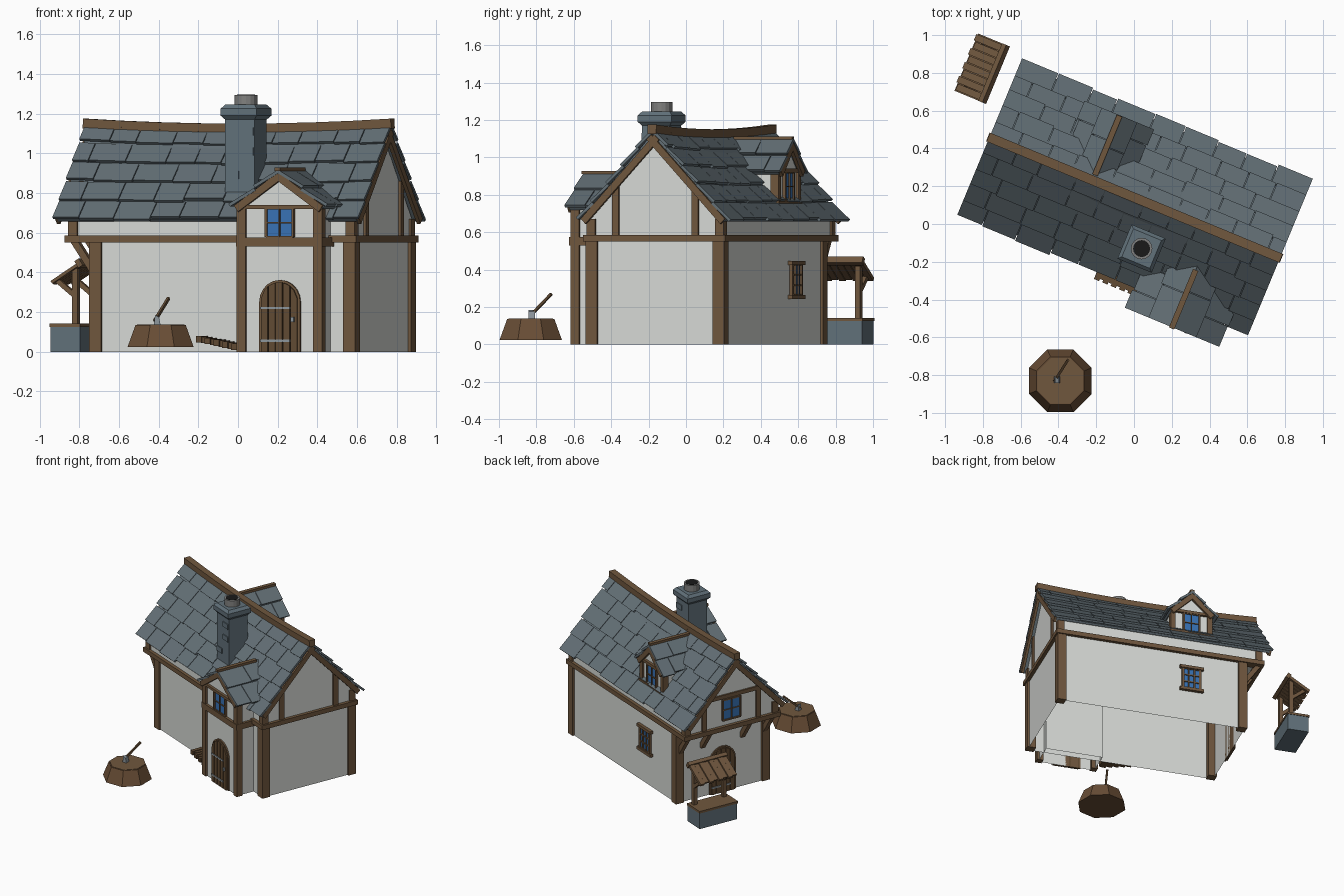
import bpy, bmesh, math, random
from mathutils import Matrix, Vector

random.seed(4)
if "Cube" in bpy.data.objects:
    bpy.data.objects.remove(bpy.data.objects["Cube"], do_unlink=True)


def material(name, *rgb):
    mat = bpy.data.materials.new(name)
    mat.use_nodes = True
    mat.diffuse_color = (*rgb, 1)
    shader = next(n for n in mat.node_tree.nodes if n.type == 'BSDF_PRINCIPLED')
    shader.inputs["Base Color"].default_value = (*rgb, 1)
    return mat


plaster = material("plaster", .68, .7, .67)
timber = material("timber", .16, .095, .048)
plank = material("dark_plank", .12, .07, .033)
bark = material("bark", .14, .075, .036)
slate = material("slate", .125, .16, .18)
stone = material("stone", .12, .165, .195)
glass = material("blue_glass", .04, .17, .46)
iron = material("iron", .27, .31, .34)
clay = material("flue_clay", .22, .22, .215)
soot = material("soot", .01, .01, .01)

HOUSE = Matrix.Rotation(math.radians(-22.5), 4, 'Z')
I = Matrix.Identity(4)


def finish(name, bm, mat, place=HOUSE):
    bmesh.ops.recalc_face_normals(bm, faces=bm.faces)
    mesh = bpy.data.meshes.new(name)
    bm.to_mesh(mesh)
    bm.free()
    mesh.materials.append(mat)
    obj = bpy.data.objects.new(name, mesh)
    obj.matrix_world = place
    bpy.context.collection.objects.link(obj)
    return obj


def slab(bm, frame, x0, x1, y0, y1, z0, z1, tilt=0):
    """Box in a frame; tilt lifts its far y end."""
    verts = bmesh.ops.create_cube(bm, size=1)["verts"]
    for v in verts:
        far = v.co.y > 0
        v.co = frame @ Vector((x1 if v.co.x > 0 else x0, y1 if far else y0,
                               (z1 if v.co.z > 0 else z0) + tilt * far))


def boxes(name, mat, items, frame=I):
    bm = bmesh.new()
    for item in items:
        slab(bm, frame, *item)
    return finish(name, bm, mat)


def prism(bm, outline, y0, y1, frame=I, open_base=False):
    """Outline in x-z, extruded along y."""
    rings = [[bm.verts.new(frame @ Vector((x, y, z))) for x, z in outline] for y in (y0, y1)]
    n = len(outline)
    for ring in rings:
        bm.faces.new(ring)
    for i in range(open_base, n):
        j = (i + 1) % n
        bm.faces.new((rings[0][i], rings[0][j], rings[1][j], rings[1][i]))


def beam(bm, a, b, thick):
    a, b = Vector(a), Vector(b)
    turn = (b - a).to_track_quat('Z', 'Y').to_matrix().to_4x4()
    t = thick / 2
    slab(bm, Matrix.Translation(a) @ turn, -t, t, -t, t, 0, (b - a).length)


def facing(x, y, z, degrees):
    return Matrix.Translation((x, y, z)) @ Matrix.Rotation(math.radians(degrees), 4, 'Z')


def gable_roof(name, frame, length, half, top, eave, courses, sag=0):
    """Shingled double pitch, ridge along the frame's y from its origin."""
    tiles, under, rakes = bmesh.new(), bmesh.new(), bmesh.new()
    slope = math.hypot(half, top - eave)
    for side in (-1, 1):
        along = Vector((0, 1, 0))
        down = Vector((side * half, 0, eave - top)) / slope
        up = Vector((side * (top - eave), 0, half)) / slope
        pitch = Matrix((along, down, up)).transposed().to_4x4()
        pitch = frame @ Matrix.Translation((0, 0, top)) @ pitch
        slab(under, pitch, .02, length - .02, 0, slope - .015, -.03, -.012)
        step = slope / courses
        for row in range(courses):
            a = 0
            while a < length:
                b = min(length, a + random.uniform(.14, .22) * (.6 if row % 2 and a == 0 else 1))
                if length - b < .06:
                    b = length
                end = (row + 1) * step + random.uniform(-.012, .008)
                slab(tiles, pitch, a + .002, b - .002, row * step, end, -.018, -.002, .014)
                a = b
        ends = (0, length - .03) if sag else (0,)
        for a in ends:
            slab(rakes, pitch, a + .005, a + .025, 0, slope - .02, -.05, -.012)
    # Gentle dip towards the middle of the ridge
    inverse = frame.inverted()
    for bm in (tiles, under):
        for v in bm.verts:
            p = inverse @ v.co
            bend = (2 * p.y / length - 1) ** 2
            v.co.z += sag * bend * max(0, 1 - abs(p.x) / half)
    finish(name + "_shingles", tiles, slate)
    finish(name + "_underside", under, slate)
    finish(name + "_rake_boards", rakes, timber)


def house_walls(name, frame, half, base, eave, top, y0, y1, open_base=False):
    bm = bmesh.new()
    prism(bm, [(-half, base), (half, base), (half, eave), (0, top), (-half, eave)],
          y0, y1, frame, open_base)
    finish(name, bm, plaster)


def window(name, frame, half, height, cols, rows, bar=.012):
    boxes(name + "_glass", glass, [(-half, half, -.008, 0, 0, height)], frame)
    bars = []
    for i in range(cols + 1):
        t = bar if i in (0, cols) else bar / 2
        x = -half + 2 * half * i / cols
        bars.append((x - t / 2, x + t / 2, -.018, 0, 0, height))
    for i in range(rows + 1):
        t = bar if i in (0, rows) else bar / 2
        z = height * i / rows
        bars.append((-half, half, -.016, 0, z - t / 2, z + t / 2))
    boxes(name + "_bars", timber, bars, frame)


def door(name, frame, half=.1, spring=.25):
    def rise(x, r):
        return spring + math.sqrt(max(0, r * r - x * x))
    outer = half + .012
    arch = [(-outer, 0), (outer, 0)]
    arch += [(outer * math.cos(a), spring + outer * math.sin(a))
             for a in (math.pi * i / 10 for i in range(11))]
    bm = bmesh.new()
    prism(bm, arch, -.01, 0, frame)
    finish(name + "_surround", bm, timber)
    leaf = bmesh.new()
    count = 5
    for i in range(count):
        a = -half + 2 * half * i / count + .002
        b = a + 2 * half / count - .004
        top = [(x, rise(x, half)) for x in (b, (a + b) / 2, a)]
        prism(leaf, [(a, 0), (b, 0)] + top, -.02, 0, frame)
    finish(name + "_planks", leaf, plank)
    fittings = [(-half, half * .6, -.025, -.015, z, z + .012) for z in (.05, .215)]
    fittings.append((half * .7, half * .85, -.035, -.015, .15, .175))
    boxes(name + "_fittings", iron, fittings, frame)


# Main house: centre line, wall half depth and end positions
MID, HALF, LEFT, JETTY, RIGHT = .13, .385, -.685, -.805, .735
along_ridge = facing(0, MID, 0, -90)
house_walls("upper_walls", along_ridge, HALF, .565, .67, 1.1, JETTY, RIGHT)
ground = boxes("ground_walls", plaster, [(LEFT, RIGHT, MID - HALF, MID + HALF, 0, .565)])
bm = bmesh.new()
bm.from_mesh(ground.data)
bmesh.ops.delete(bm, geom=[f for f in bm.faces if f.normal.z < -.9], context='FACES')
bm.to_mesh(ground.data)
bm.free()
gable_roof("main_roof", facing(-.885, MID, 0, -90), 1.67, .44, 1.13, .665, 5, .025)

ridge = bmesh.new()
for i in range(8):
    ends = [-.89 + 1.68 * (i + k) / 8 for k in (0, 1)]
    beam(ridge, *[(u, MID, 1.125 + .025 * ((u + .05) / .84) ** 2) for u in ends], .05)
finish("ridge_beam", ridge, timber)

# Timber frame
frame = []
for s in (-1, 1):
    def across(a, b):
        return tuple(sorted((MID + s * a, MID + s * b)))
    for u in (LEFT - .015, RIGHT - .05):
        frame.append((u, u + .065, *across(HALF - .05, HALF + .015), 0, .55))
    for u in (JETTY - .012, RIGHT - .038):
        frame.append((u, u + .05, *across(HALF - .038, HALF + .012), .58, .67))
    frame.append((JETTY - .025, RIGHT + .025, *across(HALF - .04, HALF + .025), .55, .585))
    for u in (JETTY, RIGHT):
        frame.append((u - .012, u + .012, *across(.21, .25), .58, .86))
for u in (JETTY, RIGHT - .015):
    frame.append((u - .025, u + .04, MID - HALF, MID + HALF, .55, .585))
frame.append((JETTY - .012, JETTY, MID - .22, MID + .22, .8, .83))
boxes("timber_frame", timber, frame)
braces = bmesh.new()
for s in (-1, 1):
    for reach in (HALF - .025, .17):
        y = MID + s * reach
        beam(braces, (LEFT, y, .4), (JETTY + .01, y, .56), .035)
finish("jetty_braces", braces, timber)
window("gable_window", facing(JETTY, MID, .63, -90), .075, .16, 2, 2)
door("side_door", facing(LEFT, MID, 0, -90))

back = facing(-.275, MID + HALF, .26, 180)
window("back_window", back, .065, .17, 3, 3, .018)
boxes("back_window_sills", timber,
      [(-.09, .09, -.025, 0, z, z + .022) for z in (-.018, .165)], back)

# Front bay
bay = facing(.395, -.395, 0, 0)
house_walls("bay_walls", bay, .215, 0, .735, .895, 0, .2, True)
gable_roof("bay_roof", facing(.395, -.43, 0, 0), .36, .265, .92, .735, 2)
parts = []
for s in (-1, 1):
    x = sorted((s * .185, s * .232))
    parts.append((*x, -.015, .035, 0, .735))
    side = sorted((s * .2, s * .235))
    parts.append((*side, 0, .15, .53, .575))
for z in (.53, .72):
    parts.append((-.235, .235, -.02, .02, z, z + (.045 if z < .6 else .02)))
boxes("bay_timbers", timber, parts, bay)
door("front_door", bay)
window("bay_window", facing(.395, -.395, .578, 0), .073, .145, 2, 2)
boxes("ridge_boards", timber, [(.38, .41, -.435, -.1, .91, .928), (-.305, -.275, .16, .5, 1.095, 1.113)])

# Back dormer
dormer = facing(-.29, .465, 0, 180)
house_walls("dormer_walls", dormer, .145, .745, .93, 1.075, 0, .3)
gable_roof("dormer_roof", facing(-.29, .505, 0, 180), .34, .19, 1.105, .92, 2)
parts = [(s * .14 - .018, s * .14 + .018, -.015, .03, .75, .93) for s in (-1, 1)]
parts += [(-.165, .165, -.02, .02, z, z + .022) for z in (.745, .92)]
boxes("dormer_timbers", timber, parts, dormer)
window("dormer_window", facing(-.29, .465, .767, 180), .06, .153, 2, 2)

# Chimney
stack = facing(.087, -.105, 0, 0)
bm = bmesh.new()
for r0, r1, z0, z1 in ((.08, .08, .78, 1.17), (.08, .098, 1.17, 1.19), (.098, .098, 1.19, 1.225),
                       (.098, .08, 1.225, 1.245)):
    bmesh.ops.create_cone(bm, cap_ends=True, segments=4, radius1=r0 * math.sqrt(2),
                          radius2=r1 * math.sqrt(2), depth=z1 - z0,
                          matrix=stack @ facing(0, 0, (z0 + z1) / 2, 45))
for z in (.87, .99, 1.09):
    s = random.choice((-1, 1))
    slab(bm, stack, s * .04 - .035, s * .04 + .035, -.086, .086, z, z + .04)
finish("chimney", bm, stone)
for name, mat, radius, height in (("flue", clay, .057, .055), ("flue_hole", soot, .045, .057)):
    bm = bmesh.new()
    bmesh.ops.create_cone(bm, cap_ends=True, segments=16, radius1=radius, radius2=radius,
                          depth=height, matrix=stack @ Matrix.Translation((0, 0, 1.24 + height / 2)))
    finish(name, bm, mat)

# Covered trough beside the side door
trough = facing(-1.064, .452, 0, 0)
boxes("trough_box", stone, [(-.08, .08, -.16, .16, 0, .125)], trough)
boxes("trough_lid", timber, [(-.084, .084, -.164, .164, .125, .142)], trough)
posts, slats = bmesh.new(), bmesh.new()
for y in (-.125, .125):
    beam(posts, trough @ Vector((.045, y, .13)), trough @ Vector((.045, y, .42)), .03)
    beam(posts, trough @ Vector((.045, y, .28)), trough @ Vector((-.055, y, .36)), .025)
finish("trough_posts", posts, timber)
lean = trough @ Matrix.Translation((.08, 0, .45)) @ Matrix.Rotation(math.radians(-32), 4, 'Y')
for i in range(8):
    y = -.16 + .04 * i
    slab(slats, lean, -.185 - .01 * (i % 2), 0, y + .002, y + .038, -.01, .006 * (i % 2 + 1))
slab(slats, lean, -.02, .008, -.165, .165, -.02, .02)
finish("trough_roof", slats, timber)

# Firewood leaning against the front wall
boxes("firewood", plank, [(u, u + .03, -.35 + .012 * (i % 2), -.26, z, z + .032)
      for i, u, z in ((i, -.085 + .024 * i, .048 - .0048 * i) for i in range(10))])

# Chopping block and axe
spot = Matrix.Translation((-.39, -.83, .08))
for name, mat, lower, upper, depth, lift in (("chopping_block", bark, .18, .137, .11, 0),
                                             ("chopping_block_top", timber, .13, .13, .006, .055)):
    bm = bmesh.new()
    bmesh.ops.create_cone(bm, cap_ends=True, segments=8, radius1=lower, radius2=upper, depth=depth,
                          matrix=Matrix.Translation((0, 0, lift)) @ Matrix.Rotation(math.pi / 8, 4, 'Z'))
    finish(name, bm, mat, spot)
bm = bmesh.new()
beam(bm, (-.03, 0, .075), (.04, .11, .19), .014)
finish("axe_handle", bm, plank, spot)
bm = bmesh.new()
prism(bm, [(-.035, .05), (.0, .052), (-.008, .095), (-.028, .105)], -.012, .022)
finish("axe_head", bm, iron, spot)
